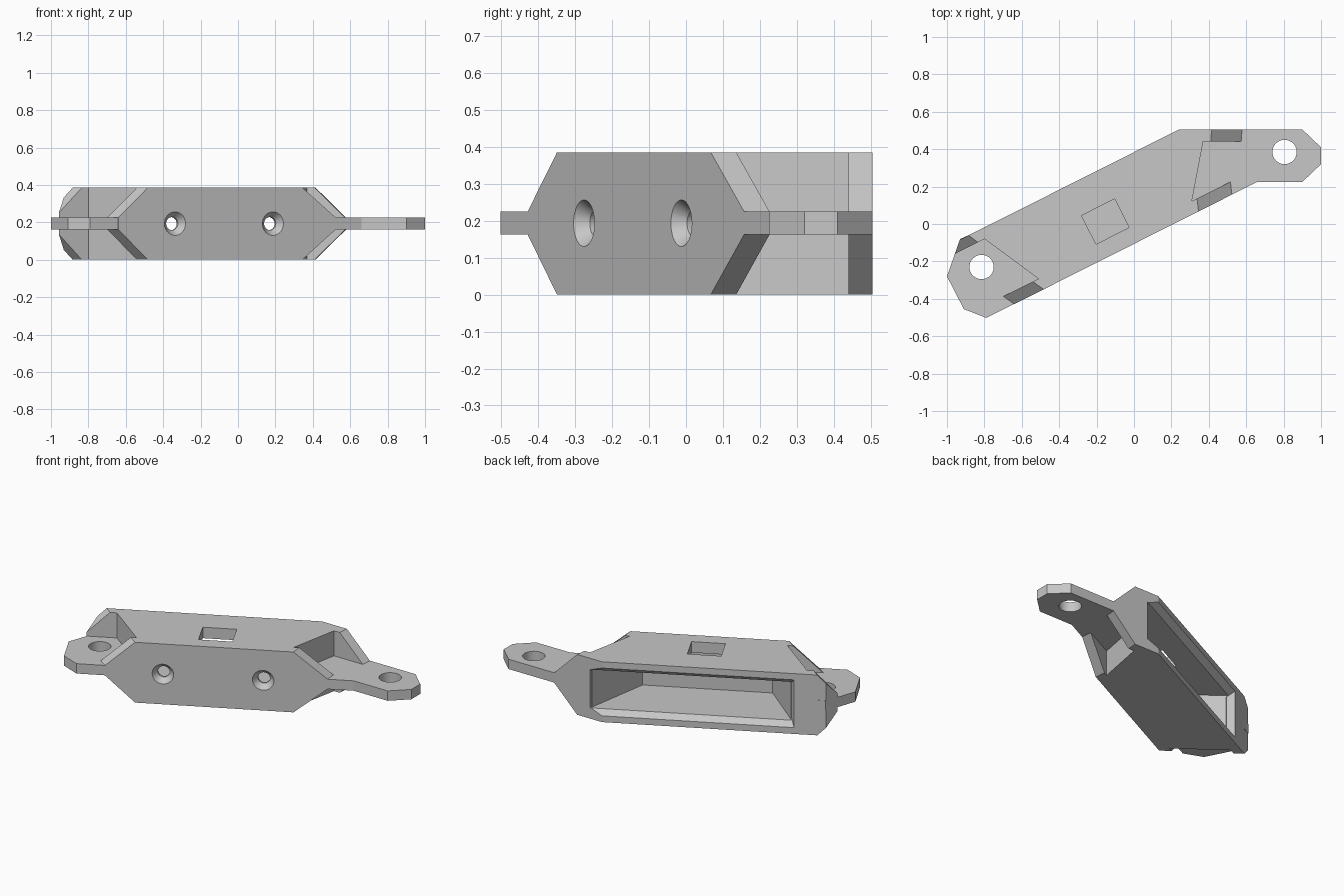
import bpy, bmesh
from math import radians, sin, cos, pi
from mathutils import Matrix

if "Cube" in bpy.data.objects:
    bpy.data.objects.remove(bpy.data.objects["Cube"])

grey = bpy.data.materials.new("plain_grey")
grey.use_nodes = True
grey.diffuse_color = (0.57, 0.57, 0.57, 1)
grey.node_tree.nodes["Principled BSDF"].inputs["Base Color"].default_value = (0.57, 0.57, 0.57, 1)

ANGLE = radians(26.7)
FRONT, BACK = -0.095, 0.3433
HEIGHT, TAB_LOW, TAB_HIGH, MID = 0.385, 0.162, 0.225, 0.193


def P(u, v):
    """Point given along and across the slanted body."""
    return (u * cos(ANGLE) - v * sin(ANGLE), u * sin(ANGLE) + v * cos(ANGLE))


def circle(r, n=40):
    return [(r * cos(2 * pi * i / n), r * sin(2 * pi * i / n)) for i in range(n)]


def loft(name, layers, matrix=Matrix()):
    """Solid through stacked outlines (z, points)."""
    bm = bmesh.new()
    rings = [[bm.verts.new((x, y, z)) for x, y in pts] for z, pts in layers]
    bm.faces.new(rings[0][::-1])
    bm.faces.new(rings[-1])
    for a, b in zip(rings, rings[1:]):
        for i in range(len(a)):
            j = (i + 1) % len(a)
            bm.faces.new((a[i], a[j], b[j], b[i]))
    bmesh.ops.recalc_face_normals(bm, faces=bm.faces)
    bm.transform(matrix)
    mesh = bpy.data.meshes.new(name)
    bm.to_mesh(mesh)
    bm.free()
    mesh.materials.append(grey)
    ob = bpy.data.objects.new(name, mesh)
    bpy.context.collection.objects.link(ob)
    return ob


def cut(target, cutter):
    mod = target.modifiers.new("cut", 'BOOLEAN')
    mod.operation, mod.solver, mod.object = 'DIFFERENCE', 'EXACT', cutter
    cutter.hide_render = True
    bpy.context.view_layer.update()
    ev = target.evaluated_get(bpy.context.evaluated_depsgraph_get())
    mesh = bpy.data.meshes.new_from_object(ev)
    target.modifiers.clear()
    target.data = mesh
    bpy.data.objects.remove(cutter)


# Body: outer outline, with cheek ends that reach further at tab level
corner = P(0.4415, BACK)
outer = [P(-0.817, BACK), P(-0.79, 0.288), P(-0.75, 0.288), P(-0.588, -0.032),
         P(-0.622, -0.032), P(-0.588, FRONT), P(0.338, FRONT), P(0.362, -0.03),
         P(0.331, -0.03), (0.37, 0.44), (0.41, 0.44), (0.415, 0.505), corner]
middle = [P(-0.98, BACK), P(-0.953, 0.288), P(-0.75, 0.288), P(-0.588, -0.032),
          P(-0.798, -0.032), P(-0.764, FRONT), P(0.538, FRONT), P(0.562, -0.03),
          P(0.331, -0.03), (0.37, 0.44), (0.573, 0.44), (0.578, 0.505), corner]
body = loft("hollow_body", [(0, outer), (TAB_LOW, middle), (TAB_HIGH, middle), (HEIGHT, outer)])

# Trim the cheek flush with the end of the tab
trim = [(-0.895, 0.02), (-1.3, 0.02), (-1.3, -0.38), (-1.035, -0.38)]
cut(body, loft("trim_cutter", [(-0.1, trim), (0.5, trim)]))


# Cavity open to the back, with bevelled lips above and below
def cavity(v, spread=0.0):
    ends = [(-0.5 - spread - 0.46 * (w + 0.045), 0.26 + spread + 0.72 * (w + 0.045))
            for w in (v, 0.4)]
    return [P(ends[0][0], v), P(ends[0][1], v), P(ends[1][1], 0.4), P(ends[1][0], 0.4)]


cut(body, loft("cavity_cutter", [(0.07, cavity(-0.045)), (HEIGHT - 0.07, cavity(-0.045))]))
lip_out, lip_in = cavity(BACK, 0.003), cavity(0.297, 0.003)
cut(body, loft("lip_cutter", [(0.04, lip_out), (0.08, lip_in),
                              (HEIGHT - 0.08, lip_in), (HEIGHT - 0.04, lip_out)]))

# Square window in the top
window = [P(-0.23, -0.005), P(-0.032, -0.005), P(-0.032, 0.166), P(-0.23, 0.166)]
cut(body, loft("window_cutter", [(0.2, window), (0.5, window)]))

# Countersunk screw holes in the front
for u in (-0.425, 0.161):
    axis = (Matrix.Rotation(ANGLE, 4, 'Z') @ Matrix.Translation((u, FRONT, MID))
            @ Matrix.Rotation(-pi / 2, 4, 'X'))
    cut(body, loft("screw_cutter", [(-0.01, circle(0.071)), (0.035, circle(0.035)),
                                    (0.1, circle(0.035))], axis))

# Mounting tabs with a round hole each
tab_plans = {
    "right_tab": ([(-0.79, -0.502), (-0.91, -0.455), (-1.0, -0.28), (-0.93, -0.08),
                   P(-0.80, BACK), (-0.785, -0.085), (-0.50, -0.28), P(-0.59, FRONT)],
                  (-0.815, -0.23)),
    "left_tab": ([(0.9, 0.505), (1.0, 0.41), (1.0, 0.32), (0.9, 0.225), P(0.69, FRONT),
                  P(0.40, FRONT), (0.305, 0.12), (0.362, 0.45), (0.362, 0.505)],
                 (0.805, 0.385)),
}
parts = [body]
for name, (plan, (x, y)) in tab_plans.items():
    tab = loft(name, [(TAB_LOW, plan), (TAB_HIGH, plan)])
    cut(tab, loft("hole_cutter", [(0, circle(0.065)), (HEIGHT, circle(0.065))],
                  Matrix.Translation((x, y, 0))))
    parts.append(tab)

# Round holes smooth, all other edges sharp
bpy.ops.object.select_all(action='DESELECT')
for ob in parts:
    ob.select_set(True)
bpy.context.view_layer.objects.active = body
bpy.ops.object.shade_smooth_by_angle(angle=radians(20))
